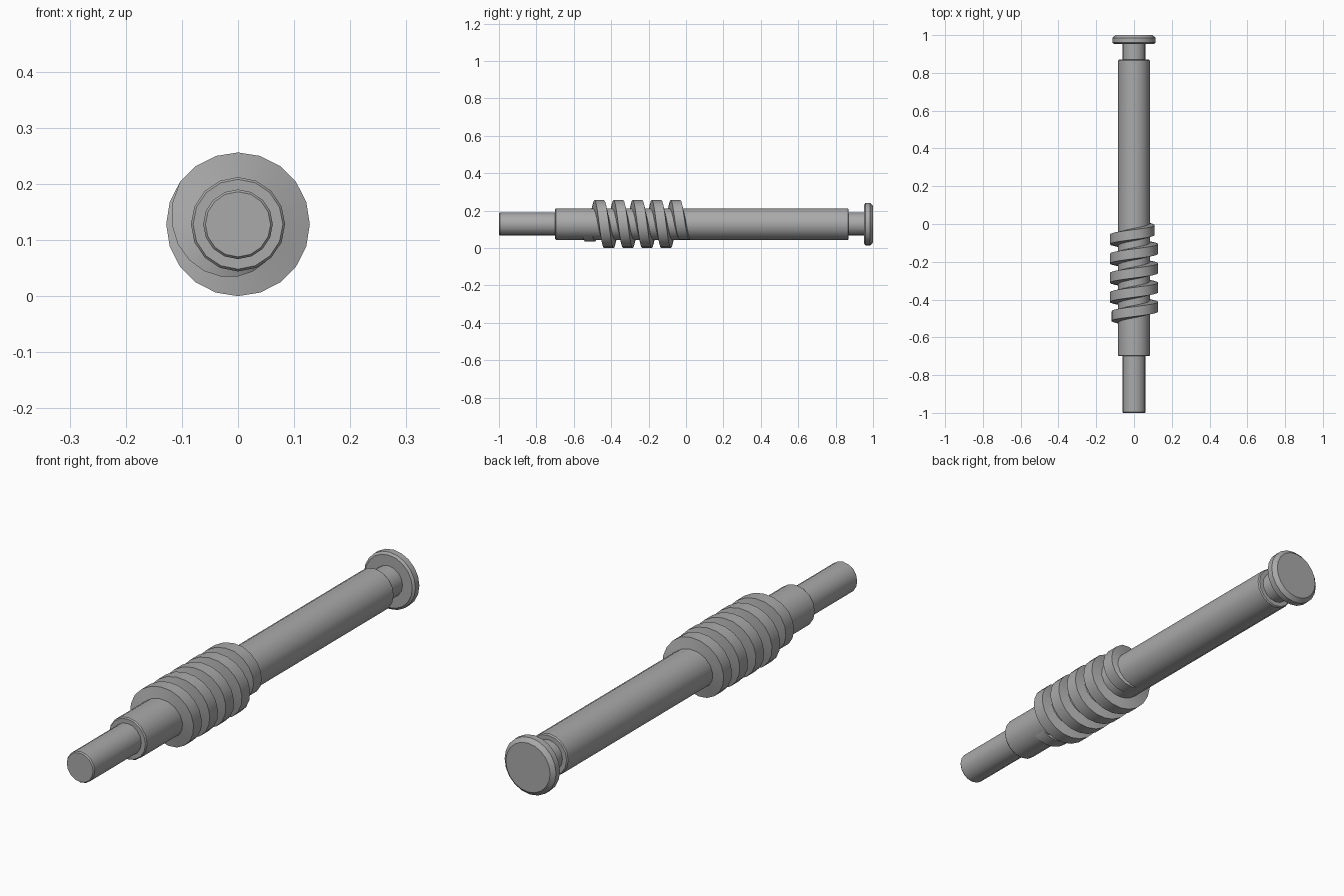
import bpy, bmesh, math

cube = bpy.data.objects.get("Cube")
if cube:
    bpy.data.objects.remove(cube, do_unlink=True)

AXIS_Z = 0.128
steel = bpy.data.materials.new("steel grey")
steel.use_nodes = True
colour = (0.4, 0.4, 0.4, 1)
steel.diffuse_color = colour
steel.node_tree.nodes["Principled BSDF"].inputs["Base Color"].default_value = colour


def finish(name, bm):
    bmesh.ops.recalc_face_normals(bm, faces=bm.faces)
    mesh = bpy.data.meshes.new(name)
    bm.to_mesh(mesh)
    bm.free()
    mesh.materials.append(steel)
    obj = bpy.data.objects.new(name, mesh)
    obj.location.z = AXIS_Z
    bpy.context.collection.objects.link(obj)
    bpy.ops.object.select_all(action="DESELECT")
    obj.select_set(True)
    bpy.context.view_layer.objects.active = obj
    bpy.ops.object.shade_smooth_by_angle(angle=math.radians(30))
    return obj


def skin(bm, rings, closed):
    """Join successive rings with quads and cap both ends."""
    for a, b in zip(rings, rings[1:]):
        n = len(a)
        for i in range(n if closed else n - 1):
            j = (i + 1) % n
            bm.faces.new((a[i], a[j], b[j], b[i]))
    bm.faces.new(rings[0])
    bm.faces.new(rings[-1])


def point(bm, angle, radius, y):
    # Angle runs clockwise from the top, towards +x
    return bm.verts.new((radius * math.sin(angle), y, radius * math.cos(angle)))


def turned(name, profile, sides=16):
    bm = bmesh.new()
    rings = [[point(bm, math.tau * i / sides, r, y) for i in range(sides)]
             for y, r in profile]
    skin(bm, rings, True)
    return finish(name, bm)


# Turned shaft sections and head
turned("front_journal", [(-1, 0.058), (-0.995, 0.062), (-0.69, 0.062)])
turned("main_shaft", [(-0.7, 0.08), (-0.695, 0.084), (0.865, 0.084), (0.87, 0.08)])
turned("rear_neck", [(0.86, 0.062), (0.96, 0.062)])
turned("end_head", [(0.953, 0.105), (0.96, 0.114), (0.985, 0.114), (1, 0.098)], 20)

# Worm thread: a trapezoid swept along a helix, sinking into the shaft at each end
PITCH, STEPS, TURNS = 0.102, 20, 5.2
START_Y, START_TURN = -0.53, -0.65
bm = bmesh.new()
rings = []
count = round(STEPS * TURNS)
for k in range(count + 1):
    turn = k / STEPS
    angle = math.tau * (START_TURN + turn)
    y = START_Y + PITCH * turn
    rise = min(1, turn / 0.5, (TURNS - turn) / 0.5)
    crest = 0.078 + 0.05 * rise
    rings.append([point(bm, angle, r, y + dy) for r, dy in
                  ((0.075, -0.034), (crest, -0.026), (crest, 0.026), (0.075, 0.034))])
skin(bm, rings, True)
finish("worm_thread", bm)
